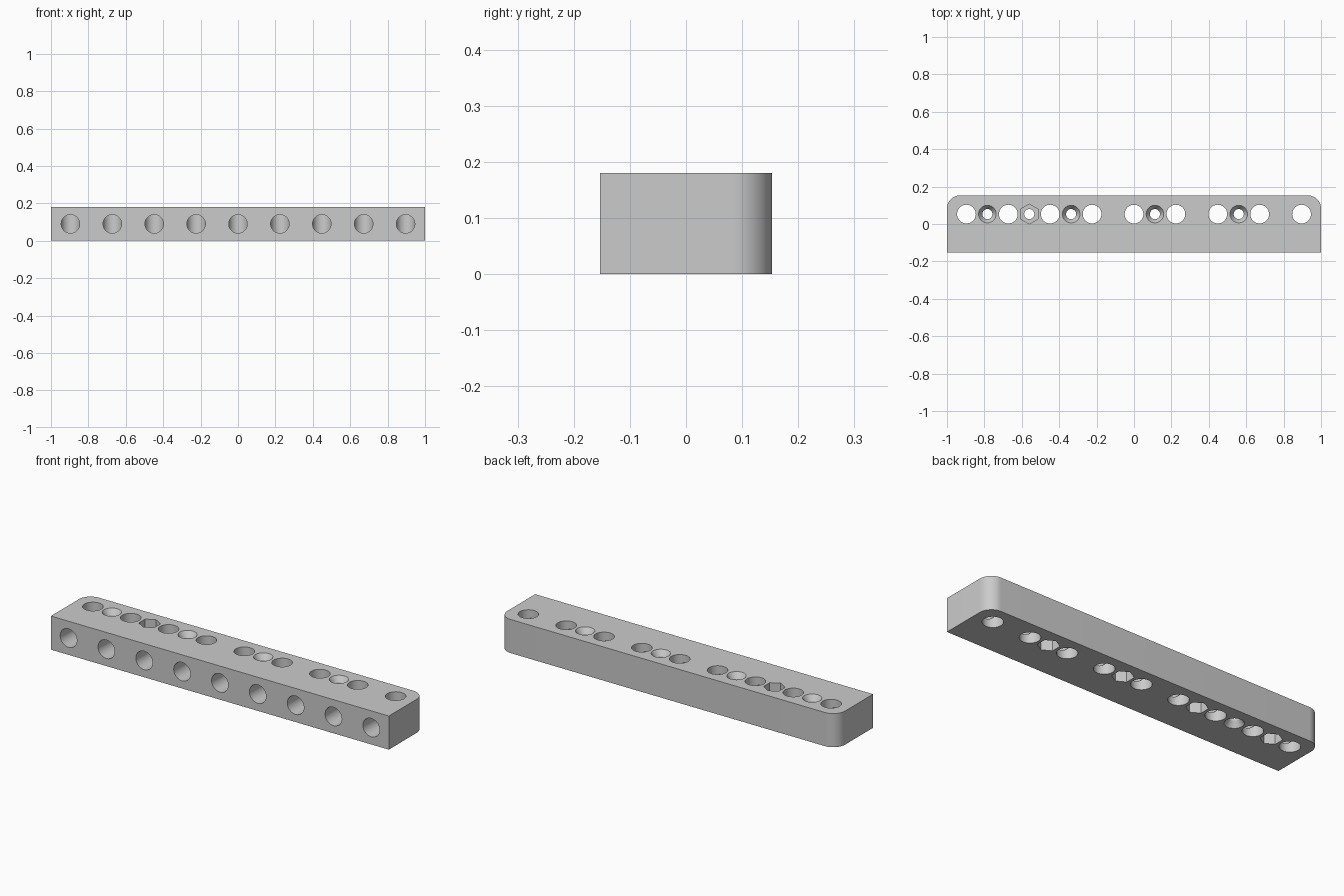
import bpy, bmesh, math
from mathutils import Matrix, Vector

if "Cube" in bpy.data.objects:
    bpy.data.objects.remove(bpy.data.objects["Cube"])

H, HALF_Y, ROW_Y = 0.18, 0.153, 0.053     # bar height, half depth, hole row
PITCH, R = 0.224, 0.05                    # hole spacing and radius

grey = bpy.data.materials.new("plain grey")
grey.use_nodes = True
grey.diffuse_color = (0.6, 0.6, 0.6, 1)
grey.node_tree.nodes["Principled BSDF"].inputs["Base Color"].default_value = (0.6, 0.6, 0.6, 1)


def make_object(name, bm):
    bmesh.ops.recalc_face_normals(bm, faces=bm.faces)
    mesh = bpy.data.meshes.new(name)
    bm.to_mesh(mesh)
    bm.free()
    mesh.materials.append(grey)
    ob = bpy.data.objects.new(name, mesh)
    bpy.context.collection.objects.link(ob)
    return ob


def drill(bm, x, z0, z1, r0, r1, sides=48):
    """Vertical cylinder, cone or hexagonal prism from z0 to z1."""
    bmesh.ops.create_cone(bm, cap_ends=True, segments=sides, radius1=r0, radius2=r1,
                          depth=z1 - z0,
                          matrix=Matrix.Translation((x, ROW_Y, (z0 + z1) / 2)))


# Bar with rounded back corners
bm = bmesh.new()
bmesh.ops.create_cube(bm, size=1, matrix=Matrix.Translation((0, 0, H / 2))
                      @ Matrix.Diagonal((2, 2 * HALF_Y, H, 1)))
back = [e for e in bm.edges if all(v.co.y > 0 for v in e.verts)
        and abs(e.verts[0].co.z - e.verts[1].co.z) > 0.1]
bmesh.ops.bevel(bm, geom=back, offset=0.07, segments=16, profile=0.5, affect='EDGES')
bar = make_object("drilled_bar", bm)

# Large vertical holes and screw holes
vertical = bmesh.new()
for i in range(-4, 5):
    drill(vertical, i * PITCH, -0.05, H + 0.05, R, R)
screws = bmesh.new()
countersinks = bmesh.new()
for i, nut_on_top in ((-3.5, False), (-2.5, True), (-1.5, False), (0.5, False), (2.5, False)):
    x = i * PITCH
    drill(screws, x, -0.05, H + 0.05, 0.027, 0.027)
    slope, reach = 0.02 / 0.03, 0.01     # extend each cone past the surface
    wide = 0.047 + slope * reach
    if nut_on_top:
        drill(countersinks, x, H - 0.06, H + 0.05, 0.053, 0.053, 6)
        drill(countersinks, x, -reach, 0.03, wide, 0.027)
    else:
        drill(countersinks, x, -0.05, 0.06, 0.053, 0.053, 6)
        drill(countersinks, x, H - 0.03, H + reach, 0.027, wide)

# Front holes that open into the large vertical holes
front = bmesh.new()
depth = ROW_Y + HALF_Y + 0.05
for i in range(-4, 5):
    bmesh.ops.create_cone(front, cap_ends=True, segments=48, radius1=R - 0.0006,
                          radius2=R - 0.0006, depth=depth,
                          matrix=Matrix.Translation((i * PITCH, ROW_Y - depth / 2, H / 2))
                          @ Matrix.Rotation(math.pi / 2, 4, 'X'))

# Cut the holes one set at a time
cutters = [make_object(n, b) for n, b in (("vertical_hole_cutter", vertical),
                                         ("screw_hole_cutter", screws),
                                         ("recess_cutter", countersinks),
                                         ("front_hole_cutter", front))]
for cutter in cutters:
    cutter.hide_render = True
    mod = bar.modifiers.new(cutter.name, 'BOOLEAN')
    mod.object, mod.operation, mod.solver = cutter, 'DIFFERENCE', 'EXACT'

bpy.context.view_layer.update()
cut = bpy.data.meshes.new_from_object(bar.evaluated_get(bpy.context.evaluated_depsgraph_get()))
bar.modifiers.clear()
bar.data = cut
for cutter in cutters:
    bpy.data.objects.remove(cutter)

bpy.ops.object.select_all(action='DESELECT')
bar.select_set(True)
bpy.context.view_layer.objects.active = bar
bpy.ops.object.shade_smooth_by_angle(angle=math.radians(25))
